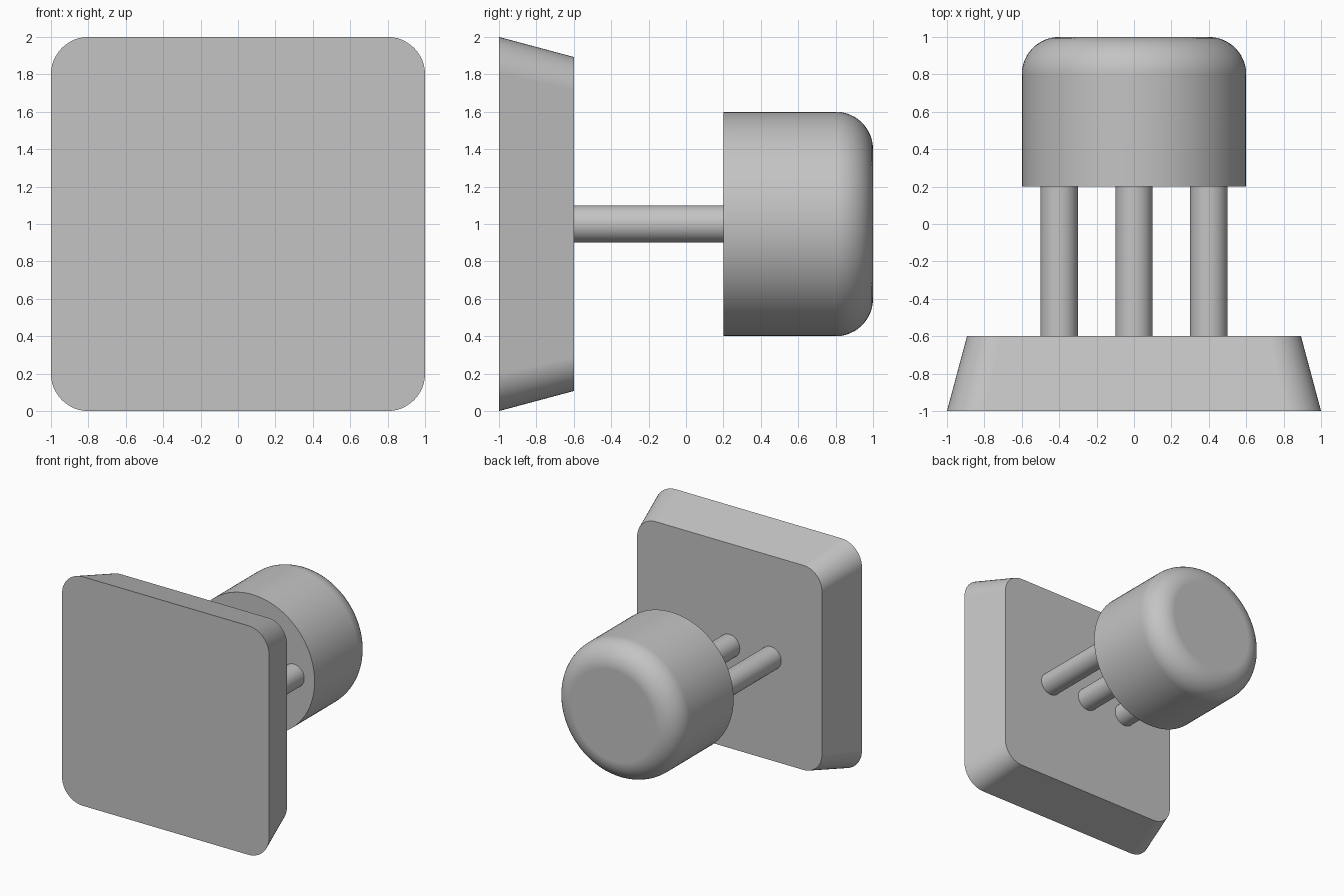
import bpy
import bmesh
from math import sin, cos, pi, radians

default_cube = bpy.data.objects.get("Cube")
if default_cube:
    bpy.data.objects.remove(default_cube, do_unlink=True)

CENTRE_Z = 1.0

# One grey material for every part
grey = bpy.data.materials.new("plain grey")
grey.use_nodes = True
colour = (0.55, 0.55, 0.55, 1)
grey.diffuse_color = colour
grey.node_tree.nodes["Principled BSDF"].inputs["Base Color"].default_value = colour


def rounded_square(half, radius, steps=12):
    """Outline of a square with rounded corners."""
    points = []
    for corner, (sx, sz) in enumerate([(1, 1), (-1, 1), (-1, -1), (1, -1)]):
        for i in range(steps + 1):
            a = (corner + i / steps) * pi / 2
            points.append((sx * (half - radius) + radius * cos(a),
                           sz * (half - radius) + radius * sin(a)))
    return points


def circle(radius, sides=96):
    return [(radius * cos(2 * pi * i / sides), radius * sin(2 * pi * i / sides))
            for i in range(sides)]


def loft(name, sections, x=0.0):
    """Closed solid through (y, outline) sections, front to back."""
    bm = bmesh.new()
    rings = [[bm.verts.new((x + px, y, CENTRE_Z + pz)) for px, pz in outline]
             for y, outline in sections]
    for a, b in zip(rings, rings[1:]):
        for i in range(len(a)):
            j = (i + 1) % len(a)
            bm.faces.new((a[i], a[j], b[j], b[i]))
    bm.faces.new(rings[0])
    bm.faces.new(rings[-1])
    bmesh.ops.recalc_face_normals(bm, faces=bm.faces)
    mesh = bpy.data.meshes.new(name)
    bm.to_mesh(mesh)
    bm.free()
    mesh.materials.append(grey)
    mesh.shade_smooth()
    mesh.set_sharp_from_angle(angle=radians(30))
    obj = bpy.data.objects.new(name, mesh)
    bpy.context.collection.objects.link(obj)
    # Keeps the flat ends flat beside rounded edges
    weighted = obj.modifiers.new("weighted normals", 'WEIGHTED_NORMAL')
    weighted.keep_sharp = True
    return obj


# Tapered front plate
taper = 0.893
loft("front_plate", [(-1.0, rounded_square(1.0, 0.2)),
                     (-0.6, rounded_square(taper, 0.2 * taper))])

# Three connecting pins
for label, x in (("right", -0.4), ("middle", 0.0), ("left", 0.4)):
    loft(label + "_pin", [(-0.6, circle(0.1, 48)), (0.2, circle(0.1, 48))], x)

# Round rear cap with a filleted back edge
fillet, radius, steps = 0.2, 0.6, 12
sections = [(0.2, circle(radius))]
for i in range(steps + 1):
    a = i / steps * pi / 2
    sections.append((1.0 - fillet + fillet * sin(a),
                     circle(radius - fillet + fillet * cos(a))))
loft("rear_cap", sections)
